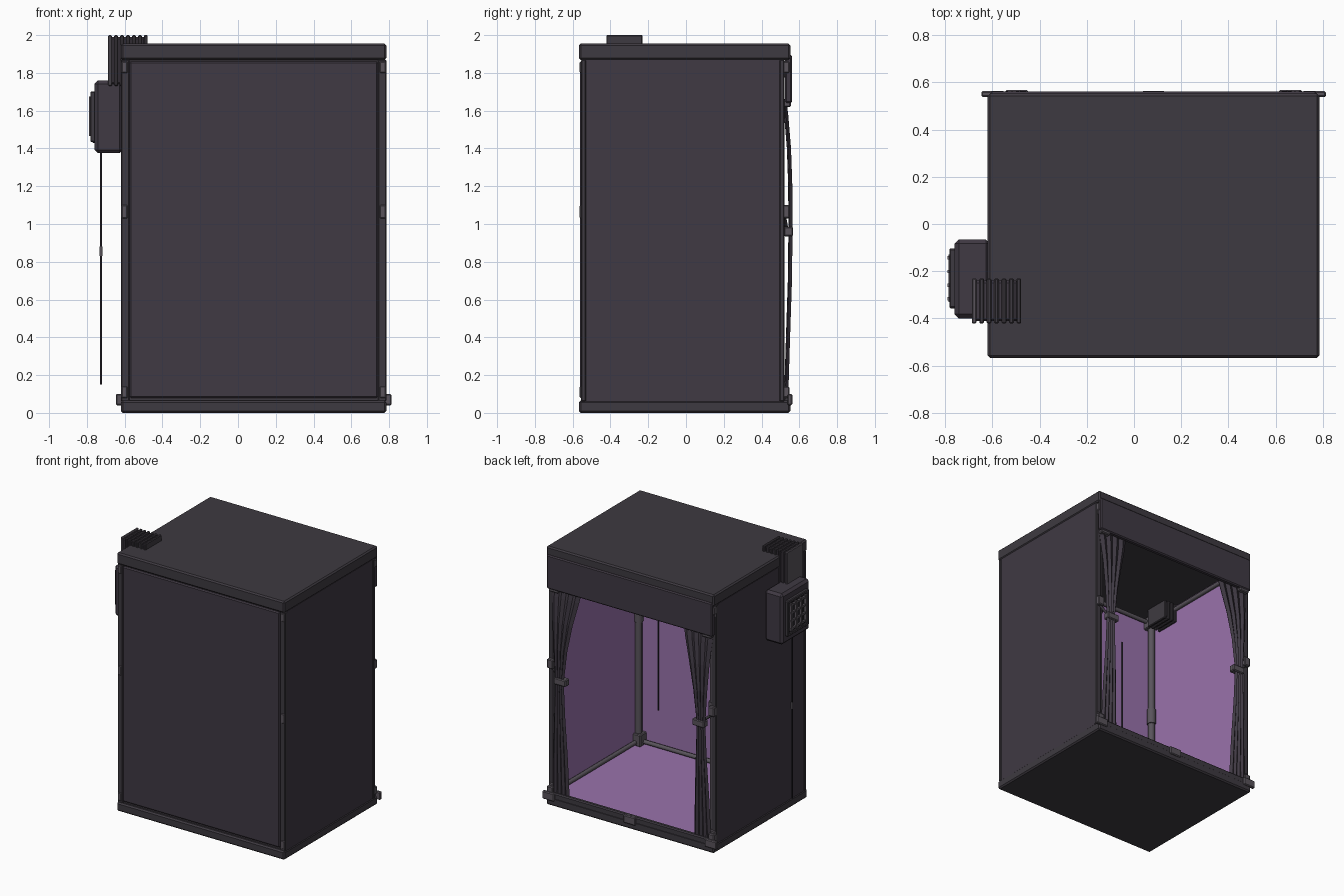
import bpy, bmesh, math
from mathutils import Vector

if "Cube" in bpy.data.objects:
    bpy.data.objects.remove(bpy.data.objects["Cube"])

def mat(name, c):
    m = bpy.data.materials.new(name)
    m.diffuse_color = (*c, 1)
    m.use_nodes = True
    m.node_tree.nodes["Principled BSDF"].inputs["Base Color"].default_value = m.diffuse_color
    return m

FABRIC = mat("charcoal fabric", (0.050, 0.041, 0.056))
TRIM = mat("dark trim", (0.048, 0.042, 0.052))
PURPLE = mat("purple lining", (0.32, 0.17, 0.41))
METAL = mat("grey frame", (0.10, 0.088, 0.105))
BLACK = mat("black cord", (0.018, 0.016, 0.022))

CX = 0.083            # middle of the tent in x
X0, X1 = -0.62, 0.785

def finish(name, bm, m):
    bmesh.ops.recalc_face_normals(bm, faces=bm.faces)
    me = bpy.data.meshes.new(name)
    bm.to_mesh(me)
    bm.free()
    me.materials.append(m)
    ob = bpy.data.objects.new(name, me)
    bpy.context.collection.objects.link(ob)
    return ob

def box(name, x, y, z, m, bevel=0):
    """Box from (min, max) ranges with an optional bevel."""
    bm = bmesh.new()
    bmesh.ops.create_cube(bm, size=1)
    for v in bm.verts:
        v.co = Vector([(r[0] + r[1]) / 2 + c * (r[1] - r[0]) for r, c in zip((x, y, z), v.co)])
    if bevel:
        bmesh.ops.bevel(bm, geom=bm.edges[:], offset=bevel, segments=1, affect='EDGES')
    return finish(name, bm, m)

def cube_at(name, p, s, m, bevel=0.006):
    return box(name, *[(c - d / 2, c + d / 2) for c, d in zip(p, s)], m, bevel)

def rod(name, a, b, r, m, sides=8):
    a, b = Vector(a), Vector(b)
    bm = bmesh.new()
    bmesh.ops.create_cone(bm, cap_ends=True, segments=sides, radius1=r, radius2=r, depth=(b - a).length)
    q = (b - a).to_track_quat('Z', 'Y')
    for v in bm.verts:
        v.co = q @ v.co + (a + b) / 2
    ob = finish(name, bm, m)
    for p in ob.data.polygons:
        p.use_smooth = len(p.vertices) == 4
    return ob

# base tray and roof cap
box("base_tray", (X0, X1), (-0.567, 0.552), (0, 0.066), TRIM, 0.01)
box("roof_cap", (X0, X1), (-0.567, 0.552), (1.868, 1.955), TRIM, 0.01)

# fabric walls with lining
box("front_wall", (-0.575, 0.74), (-0.56, -0.535), (0.08, 1.86), FABRIC, 0.008)
box("front_inner_wall", (-0.605, 0.77), (-0.545, -0.53), (0.06, 1.87), TRIM)
box("front_lining", (-0.6, 0.765), (-0.53, -0.526), (0.066, 1.868), PURPLE)
for side, xo, s in (("left", -0.615, 1), ("right", 0.78, -1)):
    box(side + "_wall", sorted((xo, xo + s * 0.018)), (-0.545, 0.52), (0.06, 1.87), FABRIC)
    box(side + "_lining", sorted((xo + s * 0.018, xo + s * 0.022)), (-0.535, 0.515), (0.066, 1.868), PURPLE)
box("floor_lining", (-0.6, 0.765), (-0.535, 0.5), (0.064, 0.07), PURPLE)

# door seams on the front lining
for x in (-0.33, 0.6):
    box("lining_seam", (x - 0.004, x + 0.004), (-0.527, -0.522), (0.35, 1.6), BLACK)

# corner posts, joints and clamps
for i in (-1, 1):
    px = CX + i * 0.655
    ex = CX + i * 0.68
    for py, tag in ((-0.49, "front"), (0.49, "back")):
        rod(tag + "_pole", (px, py, 0.07), (px, py, 1.87), 0.025, METAL)
        cube_at(tag + "_foot_joint", (px, py, 0.115), (0.08, 0.08, 0.09), METAL)
        cube_at(tag + "_head_joint", (px, py, 1.82), (0.08, 0.08, 0.09), METAL)
        rod(tag + "_pole_sleeve", (px, py, 1.0), (px, py, 1.12), 0.032, METAL)
    # front corner trim
    box("front_corner_trim", (ex - 0.022, ex + 0.022), (-0.556, -0.53), (0.06, 1.87), TRIM, 0.005)
    box("back_corner_trim", (ex - 0.022, ex + 0.022), (0.495, 0.522), (0.06, 1.87), TRIM, 0.005)
    for z, h in ((0.11, 0.06), (1.065, 0.07), (1.83, 0.06)):
        cube_at("front_clamp", (CX + i * 0.683, -0.55, z), (0.03, 0.025, h), METAL, 0.004)
        cube_at("back_clamp", (CX + i * 0.675, 0.525, z), (0.05, 0.045, h), METAL)

# horizontal frame rods along floor and ceiling
for z in (0.095, 1.83):
    rod("front_rail", (CX - 0.655, -0.5, z), (CX + 0.655, -0.5, z), 0.016, METAL)
    for i in (-1, 1):
        rod("side_rail", (CX + i * 0.66, -0.49, z), (CX + i * 0.66, 0.49, z), 0.016, METAL)

# back opening: valance above, sill below
box("back_valance", (X0 + 0.01, X1 - 0.01), (0.525, 0.562), (1.64, 1.895), FABRIC, 0.008)
box("back_sill", (X0 + 0.01, X1 - 0.01), (0.515, 0.55), (0.05, 0.1), TRIM, 0.008)
for x in (CX - 0.68, CX, CX + 0.68):
    cube_at("sill_clip", (x, 0.55, 0.07), (0.1, 0.025, 0.06), METAL)

# tied-back curtains: z, inner half-width, outer half-width, y
PROFILE = [(1.66, 0.43, 0.675, 0.52), (1.58, 0.445, 0.67, 0.53), (1.4, 0.49, 0.655, 0.545),
           (1.2, 0.53, 0.64, 0.552), (0.96, 0.56, 0.625, 0.553), (0.7, 0.55, 0.635, 0.55),
           (0.4, 0.535, 0.65, 0.54), (0.08, 0.525, 0.66, 0.53)]
for i in (-1, 1):
    bm = bmesh.new()
    n = 8
    rows = []
    for z, a, b, y in PROFILE:
        rows.append([bm.verts.new((CX + i * (a + (b - a) * k / n), y + (0.007 if k % 2 else -0.007), z))
                     for k in range(n + 1)])
    for r, t in zip(rows, rows[1:]):
        for k in range(n):
            bm.faces.new((r[k], r[k + 1], t[k + 1], t[k]))
    ob = finish("tied_curtain", bm, FABRIC)
    mod = ob.modifiers.new("thickness", 'SOLIDIFY')
    mod.thickness = 0.008
    mod.offset = 0
    cube_at("curtain_tie", (CX + i * 0.58, 0.542, 0.96), (0.1, 0.05, 0.05), METAL)
    rod("tie_strap", (CX + i * 0.58, 0.535, 0.96), (CX + i * 0.675, 0.52, 1.04), 0.01, TRIM)
    cube_at("curtain_top_clip", (CX + i * 0.64, 0.535, 1.64), (0.08, 0.04, 0.04), METAL)

# fan housing on the left wall
box("fan_housing", (-0.76, -0.61), (-0.4, -0.065), (1.375, 1.76), FABRIC, 0.018)
box("grille_back", (-0.772, -0.755), (-0.35, -0.11), (1.43, 1.70), BLACK, 0.004)
for y in (-0.348, -0.118):
    box("grille_side", (-0.782, -0.755), (y - 0.01, y + 0.015), (1.435, 1.70), TRIM, 0.005)
for z in (1.445, 1.69):
    box("grille_end", (-0.782, -0.755), (-0.355, -0.105), (z - 0.012, z + 0.012), TRIM, 0.005)
for k in range(4):
    y = -0.317 + 0.058 * k
    z = 1.48 + 0.06 * k
    box("grille_upright", (-0.79, -0.768), (y - 0.007, y + 0.007), (1.465, 1.675), METAL)
    box("grille_crossbar", (-0.787, -0.768), (-0.33, -0.13), (z - 0.007, z + 0.007), METAL)

# ribbed duct through wall and roof
box("duct_core", (-0.68, -0.49), (-0.412, -0.24), (1.74, 1.99), FABRIC, 0.01)
for k in range(7):
    x = -0.677 + k * 0.0315
    box("duct_rib", (x - 0.01, x + 0.01), (-0.422, -0.23), (1.73, 2.0), METAL if k == 0 else TRIM, 0.005)

# hanging power cord with inline switch
rod("power_cord", (-0.725, -0.23, 0.15), (-0.725, -0.23, 1.4), 0.007, BLACK, 6)
rod("cord_switch", (-0.725, -0.23, 0.83), (-0.725, -0.23, 0.88), 0.009, METAL, 6)
